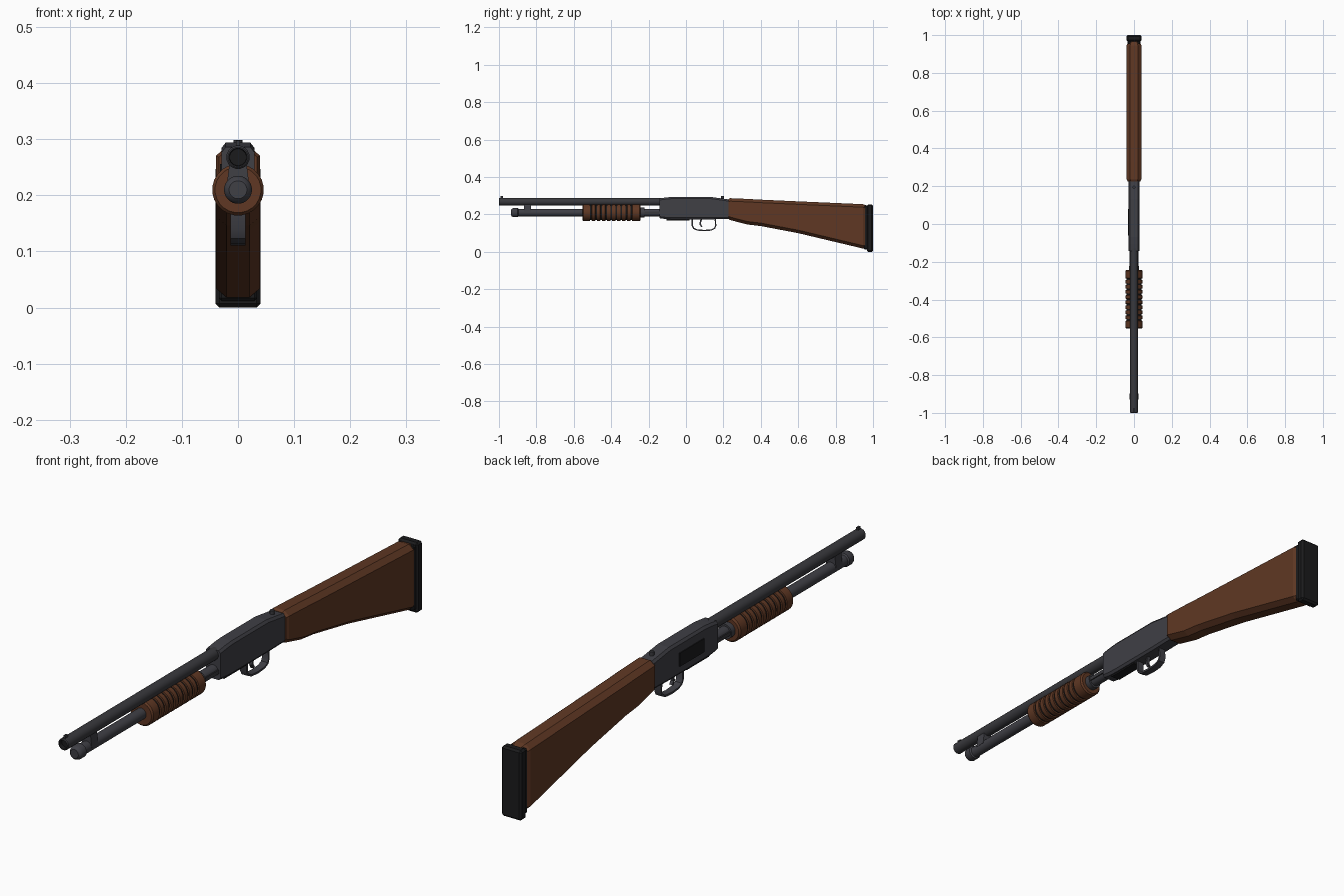
import bpy, bmesh, math
from mathutils import Vector

cube = bpy.data.objects.get("Cube")
if cube:
    bpy.data.objects.remove(cube, do_unlink=True)


def material(name, colour):
    m = bpy.data.materials.new(name)
    m.use_nodes = True
    m.diffuse_color = (*colour, 1)
    bsdf = m.node_tree.nodes["Principled BSDF"]
    bsdf.inputs["Base Color"].default_value = (*colour, 1)
    bsdf.inputs["Roughness"].default_value = 0.6
    return m


STEEL = material("gunmetal", (0.05, 0.05, 0.06))
BLUED = material("dark steel", (0.04, 0.04, 0.046))
BLACK = material("black rubber", (0.011, 0.011, 0.012))
WOOD = material("walnut wood", (0.115, 0.039, 0.017))


def finish(name, bm, mats, smooth=False, bevel=0):
    bmesh.ops.recalc_face_normals(bm, faces=bm.faces)
    mesh = bpy.data.meshes.new(name)
    bm.to_mesh(mesh)
    bm.free()
    for m in mats:
        mesh.materials.append(m)
    ob = bpy.data.objects.new(name, mesh)
    bpy.context.collection.objects.link(ob)
    if bevel:
        mod = ob.modifiers.new("edge_bevel", "BEVEL")
        mod.width = bevel
        mod.segments = 1
        mod.limit_method = "ANGLE"
    if smooth:
        bpy.ops.object.select_all(action="DESELECT")
        ob.select_set(True)
        bpy.context.view_layer.objects.active = ob
        bpy.ops.object.shade_smooth_by_angle(angle=math.radians(35))
    return ob


def loft(bm, rings, caps=True):
    """Skin a row of equally sized closed rings of points."""
    loops = [[bm.verts.new(p) for p in ring] for ring in rings]
    n = len(loops[0])
    for a, b in zip(loops, loops[1:]):
        for i in range(n):
            j = (i + 1) % n
            bm.faces.new((a[i], a[j], b[j], b[i]))
    if caps:
        bm.faces.new(loops[0])
        bm.faces.new(loops[-1])


def lathe(name, profile, z, mats, sides=24, rule=None):
    """Turn (y, radius) pairs around a lengthwise axis at height z."""
    bm = bmesh.new()
    angles = [math.tau * (i + 0.5) / sides for i in range(sides)]
    loft(bm, [[(r * math.cos(a), y, z + r * math.sin(a)) for a in angles] for y, r in profile])
    if rule:
        for f in bm.faces:
            f.material_index = rule(f)
    return finish(name, bm, mats, smooth=True)


def box(name, x, y, z, mat, bevel=0):
    bm = bmesh.new()
    loft(bm, [[(x[0], v, z[0]), (x[1], v, z[0]), (x[1], v, z[1]), (x[0], v, z[1])] for v in y])
    return finish(name, bm, [mat], bevel=bevel)


def octagon(y, low, high, w, flat, drop):
    """Chamfered cross-section of a long part."""
    half = [(flat, low), (w, low + drop), (w, high - drop), (flat, high)]
    pts = half + [(-x, z) for x, z in reversed(half)]
    return [(x, y, z) for x, z in pts]


def ribbon(name, path, width, thick, mat):
    """Flat strip following a (y, z) path, width along x."""
    pts = [Vector(p) for p in path]
    rings = []
    for i, p in enumerate(pts):
        t = (pts[min(i + 1, len(pts) - 1)] - pts[max(i - 1, 0)]).normalized()
        n = Vector((-t.y, t.x)) * thick / 2
        a, b = p + n, p - n
        w = width / 2
        rings.append([(-w, a.x, a.y), (w, a.x, a.y), (w, b.x, b.y), (-w, b.x, b.y)])
    bm = bmesh.new()
    loft(bm, rings)
    return finish(name, bm, [mat], smooth=True)


# Barrel with a dark recessed bore
BARREL_Z, TUBE_Z = 0.268, 0.21
lathe("barrel", [(-0.985, 0.015), (-1.0, 0.016), (-1.0, 0.018), (-0.997, 0.021), (-0.13, 0.021)],
      BARREL_Z, [BLUED, BLACK], 16,
      lambda f: 1 if all(math.hypot(v.co.x, v.co.z - BARREL_Z) < 0.0165 for v in f.verts) else 0)
box("front_sight", (-0.004, 0.004), (-0.992, -0.978), (0.285, 0.298), BLUED)

# Magazine tube and its end cap
lathe("magazine_tube", [(-0.9, 0.02), (-0.13, 0.02)], TUBE_Z, [STEEL])
lathe("magazine_cap", [(-0.935, 0.016), (-0.93, 0.022), (-0.922, 0.025), (-0.9, 0.025), (-0.896, 0.02)],
      TUBE_Z, [STEEL])

# Clamp joining the tube to the barrel
bm = bmesh.new()
loft(bm, [[(-0.021, y, TUBE_Z), (0.021, y, TUBE_Z), (0.014, y, BARREL_Z), (-0.014, y, BARREL_Z)]
          for y in (-0.865, -0.828)])
finish("barrel_clamp", bm, [STEEL])

# Sliding grip with dark grooves
profile = [(-0.553, 0.032), (-0.553, 0.041), (-0.547, 0.046)]
for i in range(9):
    y = -0.508 + i * 0.027
    profile += [(y - 0.005, 0.046), (y - 0.004, 0.041), (y + 0.004, 0.041), (y + 0.005, 0.046)]
profile += [(-0.249, 0.046), (-0.243, 0.041), (-0.243, 0.03)]


def groove(f):
    c = f.calc_center_median()
    inside = max(math.hypot(v.co.x, v.co.z - TUBE_Z) for v in f.verts) < 0.0415
    return 1 if inside and -0.53 < c.y < -0.27 else 0


lathe("pump_grip", profile, TUBE_Z, [WOOD, BLACK], 24, groove)
lathe("grip_collar", [(-0.26, 0.027), (-0.222, 0.027), (-0.222, 0.02)], TUBE_Z, [STEEL])
for side in (-1, 1):
    box("action_bar", sorted((side * 0.018, side * 0.023)), (-0.25, -0.12), (0.203, 0.217), BLUED)

# Receiver
bm = bmesh.new()
loft(bm, [octagon(y, lo, hi, 0.029, 0.022, 0.009) for y, lo, hi in
          ((-0.142, 0.18, 0.286), (-0.105, 0.175, 0.291), (-0.07, 0.174, 0.294),
           (0.13, 0.174, 0.294), (0.232, 0.176, 0.28))])
finish("receiver", bm, [STEEL])
box("ejection_port", (-0.032, -0.027), (-0.06, 0.08), (0.207, 0.256), BLACK)
box("loading_port", (-0.018, 0.018), (-0.105, 0.02), (0.169, 0.176), BLACK)

# Safety button on the rear of the receiver
bm = bmesh.new()
loft(bm, [[(0.008 * math.cos(k * math.tau / 12), 0.195 + 0.008 * math.sin(k * math.tau / 12), z)
           for k in range(12)] for z in (0.278, 0.299)])
finish("safety_button", bm, [BLUED], smooth=True)

# Trigger and guard
ribbon("trigger_guard", [(0.034, 0.18), (0.034, 0.14), (0.041, 0.126), (0.06, 0.117), (0.098, 0.114),
                         (0.135, 0.117), (0.153, 0.126), (0.159, 0.14), (0.156, 0.18)],
       0.026, 0.007, STEEL)
ribbon("trigger", [(0.085, 0.18), (0.078, 0.163), (0.076, 0.148), (0.084, 0.134)], 0.012, 0.008, STEEL)

# Stock
bm = bmesh.new()
loft(bm, [octagon(y, lo, hi, w, w * 0.52, d) for y, lo, hi, w, d in
          ((0.226, 0.177, 0.282, 0.034, 0.014), (0.236, 0.17, 0.287, 0.039, 0.016),
           (0.33, 0.146, 0.283, 0.039, 0.016), (0.4, 0.138, 0.279, 0.039, 0.016),
           (0.6, 0.1, 0.27, 0.039, 0.016), (0.945, 0.018, 0.255, 0.039, 0.016),
           (0.965, 0.02, 0.248, 0.03, 0.016))])
finish("stock", bm, [WOOD])

# Butt pad
box("pad_spacer", (-0.034, 0.034), (0.952, 0.972), (0.012, 0.247), BLACK, 0.005)
box("butt_pad", (-0.04, 0.04), (0.967, 1.0), (0.0, 0.254), BLACK, 0.007)
